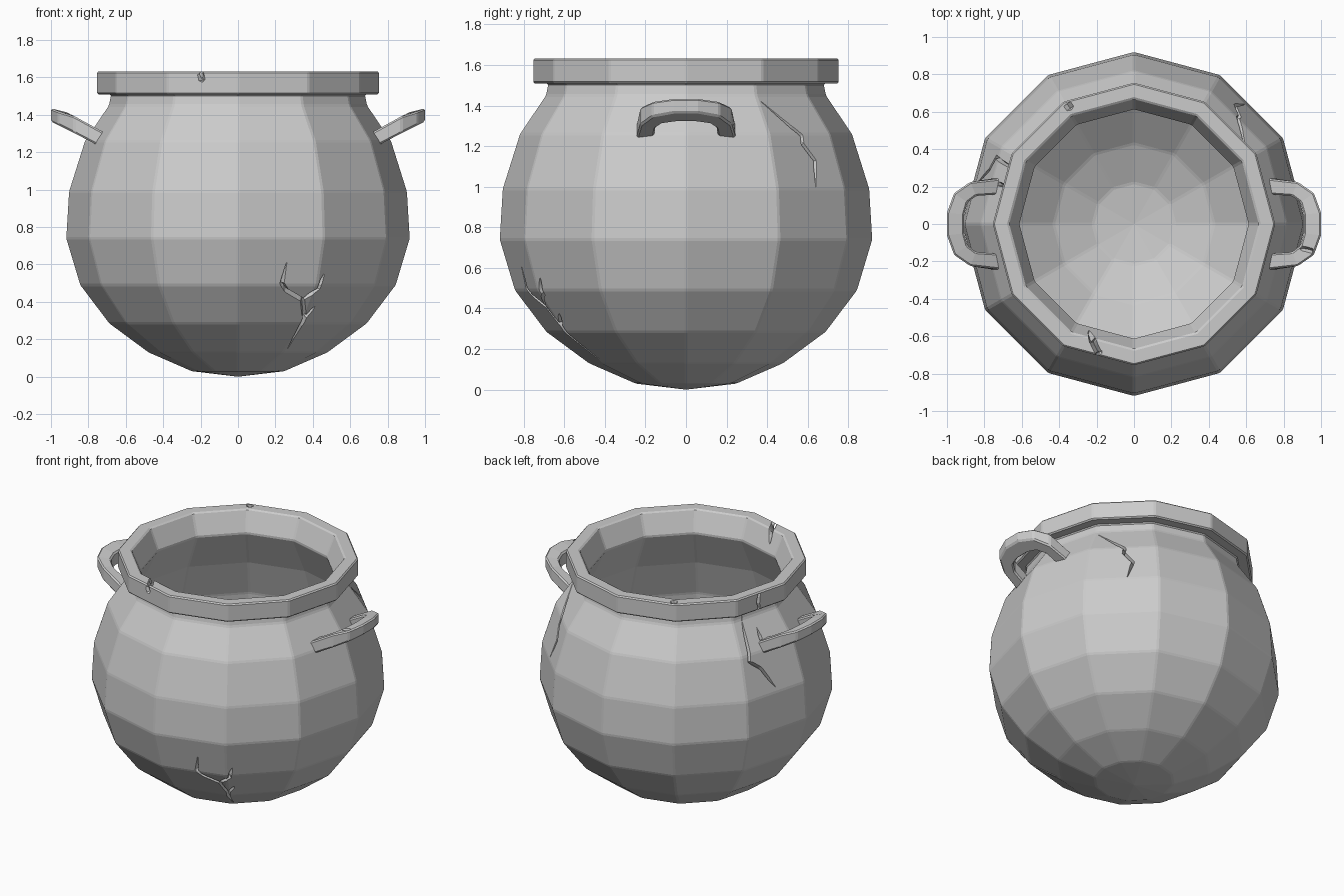
import bpy, bmesh, math
from mathutils import Vector
from mathutils.bvhtree import BVHTree

if "Cube" in bpy.data.objects:
    bpy.data.objects.remove(bpy.data.objects["Cube"])


def make_object(name, bm):
    bmesh.ops.recalc_face_normals(bm, faces=bm.faces)
    if bm.calc_volume(signed=True) < 0:
        bmesh.ops.reverse_faces(bm, faces=bm.faces)
    me = bpy.data.meshes.new(name)
    bm.to_mesh(me)
    bm.free()
    ob = bpy.data.objects.new(name, me)
    bpy.context.collection.objects.link(ob)
    return ob


def apply_modifier(ob, mod):
    bpy.context.view_layer.objects.active = ob
    bpy.ops.object.modifier_apply(modifier=mod.name)


def bevel(ob, width, angle):
    m = ob.modifiers.new("bevel", 'BEVEL')
    m.width = width
    m.segments = 1
    m.limit_method = 'ANGLE'
    m.angle_limit = math.radians(angle)
    apply_modifier(ob, m)


def volume(ob):
    bm = bmesh.new()
    bm.from_mesh(ob.data)
    v = bm.calc_volume(signed=True)
    bm.free()
    return v


def lathe(name, profile, sides):
    bm = bmesh.new()
    rings = []
    for r, z in profile:
        if r == 0:
            rings.append([bm.verts.new((0, 0, z))] * sides)
        else:
            rings.append([bm.verts.new((r * math.cos(2 * math.pi * i / sides),
                                        r * math.sin(2 * math.pi * i / sides), z))
                          for i in range(sides)])
    for a, b in zip(rings, rings[1:]):
        for i in range(sides):
            j = (i + 1) % sides
            bm.faces.new(list(dict.fromkeys((a[i], a[j], b[j], b[i]))))
    return make_object(name, bm)


def tube(bm, sections):
    vs = [[bm.verts.new(p) for p in s] for s in sections]
    n = len(vs[0])
    for a, b in zip(vs, vs[1:]):
        for i in range(n):
            j = (i + 1) % n
            bm.faces.new((a[i], a[j], b[j], b[i]))
    bm.faces.new(vs[0])
    bm.faces.new(vs[-1][::-1])


# cut one groove, keeping the result only if the solid stays intact
def carve(ob, cutter):
    before = volume(ob)
    for solver in ('EXACT', 'MANIFOLD', 'FLOAT'):
        backup = ob.data.copy()
        m = ob.modifiers.new("crack", 'BOOLEAN')
        m.operation = 'DIFFERENCE'
        m.solver = solver
        m.object = cutter
        apply_modifier(ob, m)
        if 0.98 * before < volume(ob) < before * 1.0001:
            return
        ob.data = backup


# V groove: 2D path seen in a view is projected onto the surface
VIEWS = {
    'front': lambda u, v: ((u, -3, v), (0, 1, 0)),
    'right': lambda u, v: ((3, u, v), (-1, 0, 0)),
    'left': lambda u, v: ((-3, u, v), (1, 0, 0)),
    'top': lambda u, v: ((u, v, 3), (0, 0, -1)),
}


def crack(ob, tree, view, path, width, depth, taper=(0.25, 0.25), steps=4):
    pts = []
    last = len(path) - 1
    for k in range(last * steps + 1):
        i = min(k // steps, last - 1)
        f = k / steps - i
        u = path[i][0] * (1 - f) + path[i + 1][0] * f
        v = path[i][1] * (1 - f) + path[i + 1][1] * f
        o, d = VIEWS[view](u, v)
        loc, nor, _, _ = tree.ray_cast(Vector(o), Vector(d))
        if loc is not None:
            pts.append((loc, nor))
    sections = []
    for k, (p, n) in enumerate(pts):
        t = pts[min(k + 1, len(pts) - 1)][0] - pts[max(k - 1, 0)][0]
        side = t.cross(n).normalized()
        f = k / (len(pts) - 1)
        s = min(1, taper[0] + 4 * f, taper[1] + 4 * (1 - f))
        w = width * s * (1 + 0.015 / depth)
        top = p + n * 0.015
        sections.append((top + side * w, top - side * w, p - n * depth * s))
    bm = bmesh.new()
    tube(bm, sections)
    bmesh.ops.triangulate(bm, faces=bm.faces)
    cutter = make_object("crack_cutter", bm)
    cutter.hide_render = True
    carve(ob, cutter)
    bpy.data.objects.remove(cutter)


def surface(ob):
    return BVHTree.FromPolygons([v.co.copy() for v in ob.data.vertices],
                                [tuple(p.vertices) for p in ob.data.polygons])


# pot: outer wall, square rim, then inner wall
profile = [(0, 0), (0.25, 0.03), (0.48, 0.13), (0.69, 0.285), (0.845, 0.49),
           (0.92, 0.74), (0.905, 0.99), (0.82, 1.26), (0.692, 1.45),
           (0.68, 1.51), (0.755, 1.51), (0.755, 1.632), (0.67, 1.632),
           (0.61, 1.49), (0.74, 1.23), (0.825, 0.98), (0.84, 0.74),
           (0.77, 0.53), (0.63, 0.35), (0.43, 0.2), (0.22, 0.11), (0, 0.085)]
pot = lathe("pot_body", profile, 12)
bevel(pot, 0.008, 10)
tree = surface(pot)

# cracks in the belly
crack(pot, tree, 'front', [(0.26, 0.61), (0.235, 0.5), (0.26, 0.46), (0.345, 0.41),
                           (0.355, 0.31), (0.265, 0.15)], 0.012, 0.03)
crack(pot, tree, 'front', [(0.46, 0.55), (0.43, 0.47), (0.335, 0.405)], 0.011, 0.028)
crack(pot, tree, 'front', [(0.41, 0.375), (0.35, 0.305)], 0.01, 0.025)
crack(pot, tree, 'right', [(0.37, 1.42), (0.57, 1.25), (0.575, 1.21),
                           (0.635, 1.13), (0.64, 1.0)], 0.01, 0.028)
crack(pot, tree, 'left', [(0.27, 1.475), (0.36, 1.22), (0.29, 1.16),
                          (0.22, 1.02)], 0.01, 0.028)

# cracks and chips in the rim
crack(pot, tree, 'left', [(0.2, 1.525), (0.215, 1.57), (0.2, 1.622)], 0.01, 0.03, (1, 1))
crack(pot, tree, 'top', [(-0.725, 0.215), (-0.67, 0.2), (-0.62, 0.205)], 0.011, 0.035, (1, 0.4))
crack(pot, tree, 'top', [(-0.185, -0.7), (-0.21, -0.65), (-0.24, -0.57)], 0.018, 0.04, (1, 0.3))
crack(pot, tree, 'front', [(-0.2, 1.62), (-0.19, 1.575)], 0.018, 0.025, (1, 0.2))
crack(pot, tree, 'top', [(-0.358, 0.642), (-0.335, 0.61)], 0.022, 0.025, (1, 0.2))

# handles: angular U loops rising outwards (outer x, outer y, inner x, inner y)
STATIONS = [(0.875, 0.225, 0.845, 0.15), (0.962, 0.165, 0.89, 0.115),
            (1.0, 0.06, 0.908, 0.05)]


def handle(name, sx):
    def section(xo, yo, xi, yi, sy):
        def low(x):
            return 1.24 + 0.5 * (x - 0.75)

        def high(x):
            return min(1.435 if yo < 0.1 else 1.42, 1.3 + 0.565 * (x - 0.71))
        return [(sx * xo, sy * yo, low(xo)), (sx * xo, sy * yo, high(xo)),
                (sx * xi, sy * yi, high(xi)), (sx * xi, sy * yi, low(xi))]

    def foot(sy):
        return [(sx * 0.75, sy * 0.245, 1.237), (sx * 0.7, sy * 0.245, 1.297),
                (sx * 0.7, sy * 0.16, 1.297), (sx * 0.75, sy * 0.16, 1.237)]
    bm = bmesh.new()
    tube(bm, [foot(1)] + [section(*s, 1) for s in STATIONS]
         + [section(*s, -1) for s in STATIONS[::-1]] + [foot(-1)])
    ob = make_object(name, bm)
    bevel(ob, 0.009, 25)
    return ob


handle("left_handle", -1)
right_handle = handle("right_handle", 1)

# nick in the right handle
crack(right_handle, surface(right_handle), 'top',
      [(0.955, -0.145), (0.92, -0.135), (0.885, -0.13)], 0.014, 0.025, (1, 0.3))
